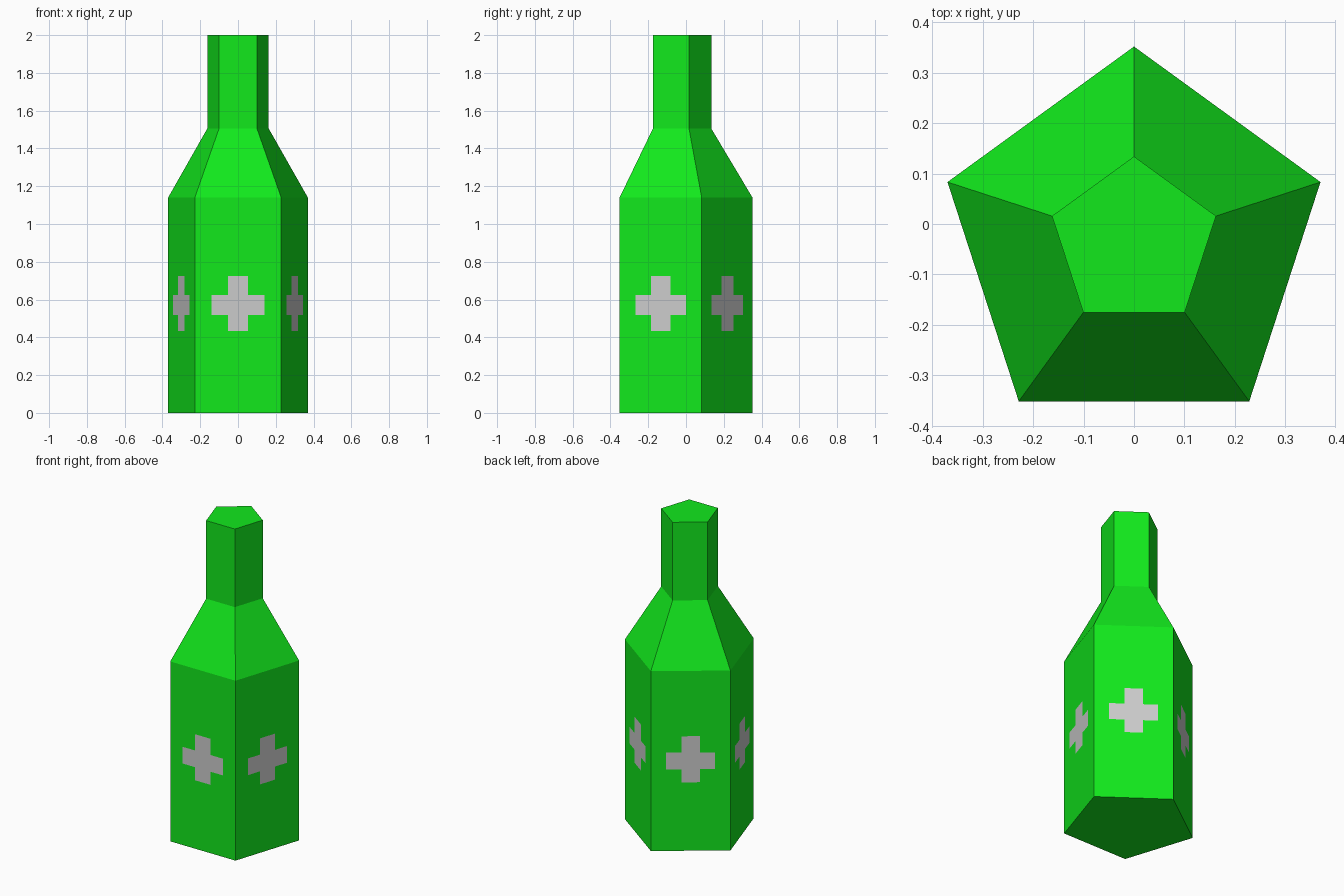
import bpy, bmesh, math
from mathutils import Matrix, Vector

if "Cube" in bpy.data.objects:
    bpy.data.objects.remove(bpy.data.objects["Cube"])

SIDES = 5
CENTRE_Y = -0.037
RADIUS = 0.389
PROFILE = [(RADIUS, 0.0), (RADIUS, 1.14), (0.171, 1.505), (0.171, 2.0)]  # radius, z


def make_object(name, bm, material=None):
    mesh = bpy.data.meshes.new(name)
    bm.to_mesh(mesh)
    bm.free()
    obj = bpy.data.objects.new(name, mesh)
    bpy.context.collection.objects.link(obj)
    if material:
        mesh.materials.append(material)


green = bpy.data.materials.new("green_glass")
green.diffuse_color = (0.006, 0.81, 0.012, 1)
green.use_nodes = True
green.node_tree.nodes["Principled BSDF"].inputs["Base Color"].default_value = green.diffuse_color

# Bottle: pentagonal rings joined from base to neck, closed at both ends
bm = bmesh.new()
rings = []
for r, z in PROFILE:
    angles = [math.pi / 2 + i * math.tau / SIDES for i in range(SIDES)]
    rings.append([bm.verts.new((r * math.cos(a), CENTRE_Y + r * math.sin(a), z)) for a in angles])
for low, high in zip(rings, rings[1:]):
    for i in range(SIDES):
        j = (i + 1) % SIDES
        bm.faces.new((low[i], low[j], high[j], high[i]))
bm.faces.new(rings[0][::-1])
bm.faces.new(rings[-1])
make_object("bottle", bm, green)

# Labels: one flat cross lying on each side of the body
right_half = [(0.054, 0.434), (0.054, 0.517), (0.141, 0.517),
              (0.141, 0.623), (0.054, 0.623), (0.054, 0.726)]
outline = right_half + [(-x, z) for x, z in reversed(right_half)]  # counter-clockwise from outside
apothem = RADIUS * math.cos(math.pi / SIDES) + 0.001
for i in range(SIDES):
    turn = Matrix.Translation((0, CENTRE_Y, 0)) @ Matrix.Rotation(i * math.tau / SIDES, 4, 'Z')
    bm = bmesh.new()
    bm.faces.new([bm.verts.new(turn @ Vector((x, -apothem, z))) for x, z in outline])
    make_object(f"label_cross_{i + 1}", bm)
